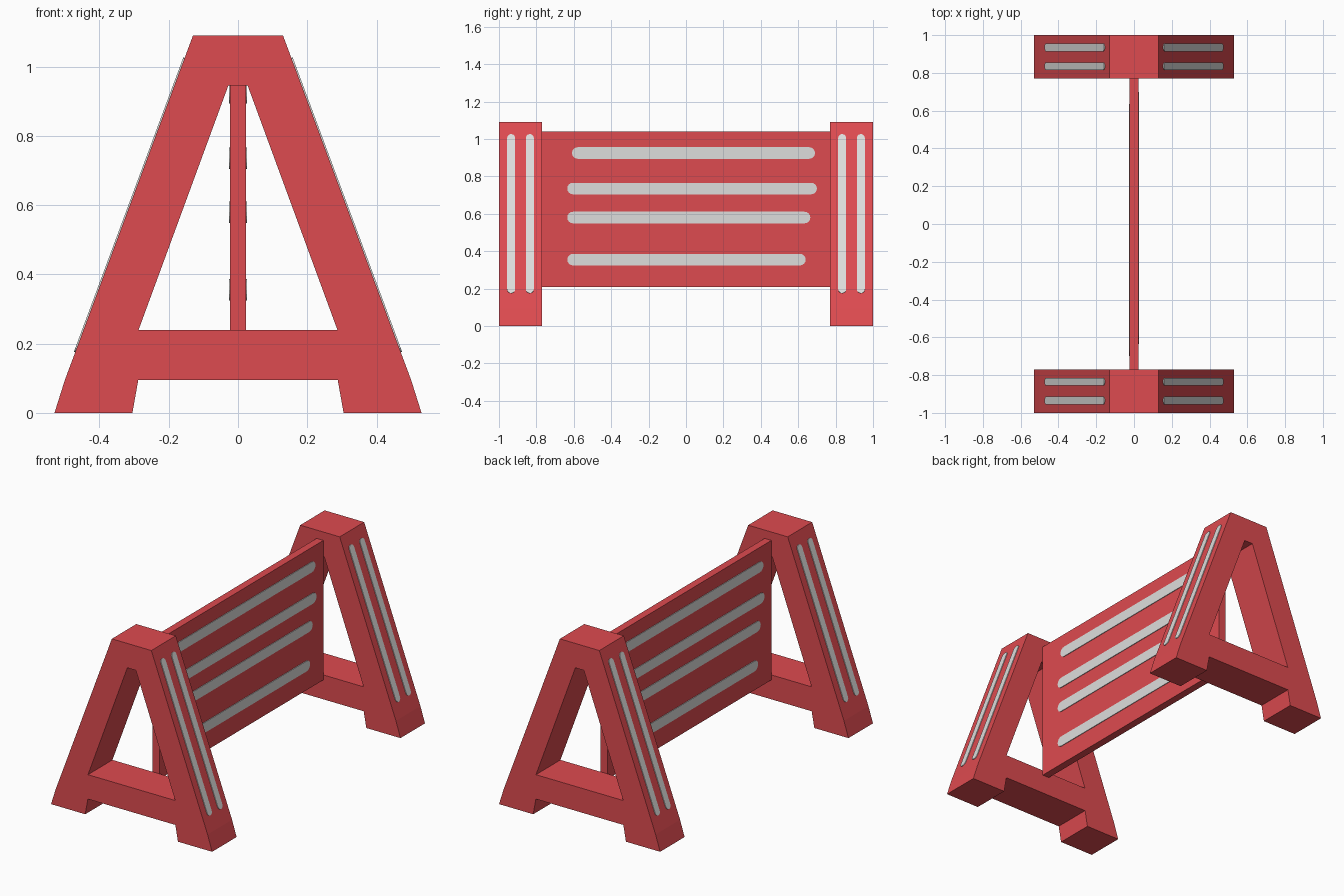
import bpy, bmesh, math
from mathutils import Vector

if "Cube" in bpy.data.objects:
    bpy.data.objects.remove(bpy.data.objects["Cube"])


def material(name, color):
    m = bpy.data.materials.new(name)
    m.diffuse_color = (*color, 1)
    m.use_nodes = True
    m.node_tree.nodes["Principled BSDF"].inputs["Base Color"].default_value = m.diffuse_color
    return m


RED = material("red paint", (0.73, 0.07, 0.08))
WHITE = material("white paint", (0.73, 0.73, 0.72))


def sheet(name, verts, faces, thickness, mat):
    """Flat sheet thickened equally to both sides."""
    me = bpy.data.meshes.new(name)
    me.from_pydata(verts, [], faces)
    bm = bmesh.new()
    bm.from_mesh(me)
    bmesh.ops.recalc_face_normals(bm, faces=bm.faces)
    bm.to_mesh(me)
    bm.free()
    me.materials.append(mat)
    ob = bpy.data.objects.new(name, me)
    bpy.context.collection.objects.link(ob)
    mod = ob.modifiers.new("thickness", 'SOLIDIFY')
    mod.thickness = thickness
    mod.offset = 0
    return ob


def stripe(name, a, b, side, radius):
    """Thin round-ended plate from tip a to tip b; side is its width direction."""
    a, b, side = Vector(a), Vector(b), Vector(side)
    u = (b - a).normalized()
    pts = []
    for tip, s in ((b - u * radius, 1), (a + u * radius, -1)):
        for i in range(9):
            t = math.pi * (i / 8 - 0.5)
            pts.append(tip + s * radius * (u * math.cos(t) + side * math.sin(t)))
    sheet(name, pts, [list(range(len(pts)))], 0.008, WHITE)


# A-frame half profile: outer foot, knee, top, inner foot, beam bottom, hole bottom, hole top
half = [(0.53, 0), (0.50, 0.095), (0.13, 1.09), (0.305, 0),
        (0.288, 0.095), (0.287, 0.24), (0.028, 0.945)]
n = len(half)
leg_faces = [(0, 1, 4, 3), (1, 5, 4), (1, 2, 6, 5)]
faces = leg_faces + [tuple(i + n for i in f) for f in leg_faces]
faces += [(2, 2 + n, 6 + n, 6), (4, 5, 5 + n, 4 + n)]   # cap and cross beam


def leg_x(z):
    (x0, z0), (x1, z1) = half[1], half[2]
    return x0 + (x1 - x0) * (z - z0) / (z1 - z0)


for end, label in ((-1, "front"), (1, "back")):
    y = end * 0.885
    verts = [(s * x, y, z) for s in (1, -1) for x, z in half]
    sheet(label + "_frame", verts, faces, 0.23, RED)
    # painted stripes down the sloping legs
    for s in (1, -1):
        for sy in (0.835, 0.935):
            stripe(label + "_leg_stripe", (s * leg_x(0.175), end * sy, 0.175),
                   (s * leg_x(1.025), end * sy, 1.025), (0, 1, 0), 0.021)

# Centre board
sheet("board", [(0, -0.77, 0.21), (0, 0.77, 0.21), (0, 0.77, 1.04), (0, -0.77, 1.04)],
      [(0, 1, 2, 3)], 0.045, RED)

# Painted stripes on both board faces (height, start, end)
for z, y0, y1 in ((0.925, -0.61, 0.69), (0.735, -0.635, 0.70),
                  (0.58, -0.635, 0.665), (0.355, -0.635, 0.64)):
    for s in (1, -1):
        stripe("board_stripe", (s * 0.0225, s * y0, z), (s * 0.0225, s * y1, z), (0, 0, 1), 0.031)
